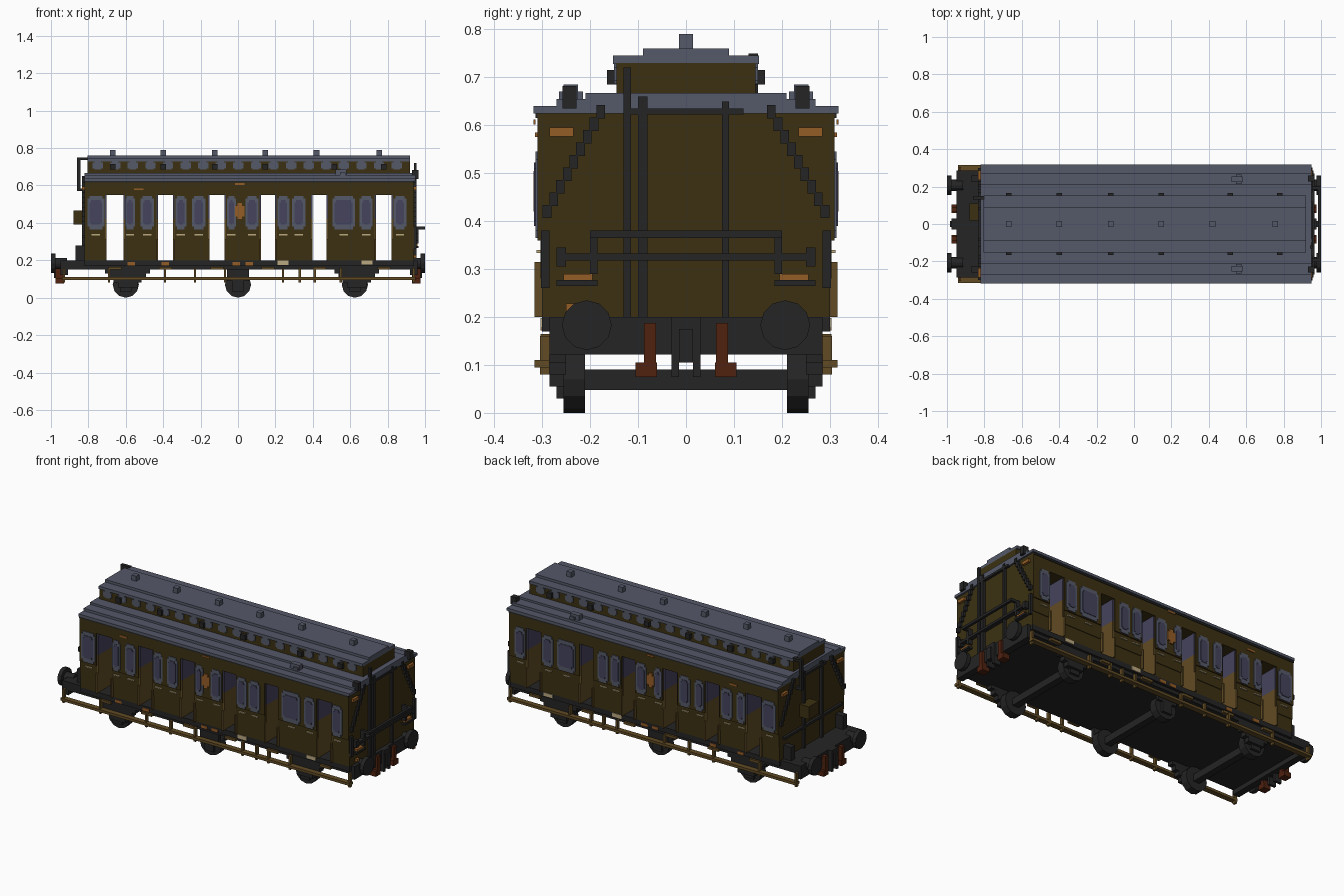
import bpy, bmesh, math
from mathutils import Matrix, Vector

cube = bpy.data.objects.get("Cube")
if cube:
    bpy.data.objects.remove(cube, do_unlink=True)


def material(name, *rgb):
    mat = bpy.data.materials.new(name)
    mat.use_nodes = True
    mat.diffuse_color = (*rgb, 1)
    mat.node_tree.nodes["Principled BSDF"].inputs["Base Color"].default_value = (*rgb, 1)
    return mat


olive = material("dark olive paint", .045, .03, .006)
grey = material("slate grey", .09, .1, .14)
black = material("iron black", .018, .018, .018)
wood = material("brown wood", .12, .07, .018)
orange = material("warm orange", .3, .11, .02)
rust = material("rust red", .08, .016, .005)
glass = material("violet glass", .058, .056, .11)
cream = material("cream", .5, .4, .22)

parts = {}


def mesh_for(name, mat):
    return parts.setdefault(name, (bmesh.new(), mat))[0]


def box(name, mat, xs, ys, zs, mirror=False):
    """Add a box to a named part, optionally repeated on the other side."""
    spans = (xs, ys, zs)
    centre = Vector([(a + b) / 2 for a, b in spans])
    size = Matrix.Diagonal([abs(b - a) for a, b in spans] + [1])
    bmesh.ops.create_cube(mesh_for(name, mat), size=1, matrix=Matrix.Translation(centre) @ size)
    if mirror:
        box(name, mat, xs, (-ys[1], -ys[0]), zs)


def around(centre, width):
    return (centre - width / 2, centre + width / 2)


def disc(name, mat, centre, radius, depth, axis):
    turn = Matrix.Rotation(math.pi / 2, 4, axis)
    bmesh.ops.create_cone(mesh_for(name, mat), cap_ends=True, segments=12, radius1=radius,
                          radius2=radius, depth=depth, matrix=Matrix.Translation(centre) @ turn)


BACK, FRONT = -.82, .94        # ends of the body along x
SIDE, SILL, LINTEL, EAVE = .31, .2, .55, .63
doors = [(-.71, -.605), (-.435, -.34), (-.16, -.065), (.115, .205), (.39, .48), (.73, .83)]

# body blocks between the doorways, with stepped lower planks
edges = [BACK] + [x for door in doors for x in door] + [FRONT]
for start, end in zip(edges[::2], edges[1::2]):
    run = (start, end)
    box("body_blocks", olive, run, (-SIDE, SIDE), (.36, LINTEL))
    box("body_blocks", olive, run, (-.304, .304), (.28, .36))
    box("body_blocks", olive, run, (-.3, .3), (SILL, .28))
box("door_lintel", olive, (BACK, FRONT), (-SIDE, SIDE), (LINTEL, EAVE))
box("cornice", black, (BACK, FRONT), (SIDE, .314), (.615, EAVE), True)

# wood linings and glazed upper partitions in the doorways
for door in doors:
    for x, inward in zip(door, (1, -1)):
        jamb = (x, x + inward * .008)
        box("door_linings", wood, jamb, (-.302, .302), (SILL, .42))
        box("door_linings", wood, jamb, (.3, .316), (SILL, .315), True)
        box("door_partitions", glass, jamb, (-.302, .302), (.42, LINTEL))
    box("door_steps", wood, around(sum(door) / 2, .07), (.285, .303), (.15, .165), True)

# side windows: grey rounded frame, violet pane, cream handle below
windows = [(-.805, -.715), (-.605, -.55), (-.52, -.45), (-.335, -.275), (-.245, -.175), (-.06, -.01),
           (.04, .11), (.21, .275), (.29, .36), (.505, .625), (.65, .72), (.832, .9)]
for left, right in windows:
    frame, pane = (SIDE, .314), (.314, .317)
    box("window_frames", grey, (left, right), frame, (.38, .53), True)
    box("window_frames", grey, (left + .01, right - .01), frame, (.365, .545), True)
    box("window_panes", glass, (left + .012, right - .012), pane, (.4, .51), True)
    box("window_panes", glass, (left + .02, right - .02), pane, (.39, .522), True)
    box("door_handles", cream, around((left + right) / 2, .045), (.304, .312), (.333, .34), True)

# painted side details
box("side_crest", orange, (-.015, .035), (SIDE, .318), (.435, .49), True)
box("side_crest", orange, (-.002, .022), (SIDE, .318), (.42, .505), True)
box("name_plate", orange, around(.01, .05), (.314, .318), (.602, .612), True)
box("class_plate", orange, around(-.53, .05), (SIDE, .315), (.575, .585), True)

# stepped main roof
box("main_roof", grey, (BACK, .95), (-.318, .318), (.625, .64))
box("main_roof", grey, (BACK, .95), (-.27, .27), (.64, .655))
box("main_roof", grey, (BACK, .95), (-.21, .21), (.655, .667))
box("roof_lamp", grey, around(.55, .06), (.225, .255), (.64, .685), True)
box("roof_lamp", grey, around(.56, .03), (.215, .265), (.64, .67), True)

# raised roof with small windows, lamps and ridge vents
UPPER = (-.805, .92)
box("raised_roof_walls", olive, UPPER, (-.145, .145), (.66, .73))
box("raised_roof", grey, UPPER, (-.152, .152), (.728, .745))
box("raised_roof", grey, UPPER, (-.09, .09), (.745, .76))
for i in range(18):
    x = -.75 + i * .094
    box("raised_roof_windows", grey, around(x, .055), (.145, .15), (.692, .722), True)
    box("raised_roof_windows", grey, around(x, .035), (.145, .15), (.686, .728), True)
for x in (-.67, -.4, -.125, .145, .515, .78):
    box("roof_side_lamps", black, around(x, .03), (.145, .165), (.685, .715), True)
for x in (-.67, -.4, -.125, .145, .42, .755):
    box("ridge_vents", grey, around(x, .03), (-.015, .015), (.755, .79))

# underframe, end beams and rear platform
box("underframe", black, (-.92, .95), (-.285, .285), (.15, SILL))
box("side_sill", black, (BACK, FRONT), (.285, .3), (.17, SILL), True)
for beam in ((-.95, -.91), (.92, .96)):
    box("end_beams", black, beam, (-.285, .285), (.122, SILL))
box("cream_labels", cream, around(.24, .06), (.3, .304), (.175, .198), True)
box("cream_labels", cream, around(.69, .06), (.3, .304), (.178, .198), True)
for x in (-.57, -.39, -.01, .06):
    box("sill_brackets", orange, around(x, .04), (.3, .304), (.172, .19), True)

# full-length running boards on hangers
box("running_boards", wood, (-.94, .95), (.285, .316), (.095, .11), True)
for x in (-.93, -.69, -.39, -.23, -.07, .24, .33, .41, .55, .94):
    box("board_hangers", wood, around(x, .012), (.285, .305), (.08, .16), True)

# wheels, axles, axle boxes and leaf springs
AXLE = .07
for x in (-.6, 0, .625):
    for side in (1, -1):
        disc("wheels", black, (x, side * .233, AXLE), AXLE, .045, "X")
    box("axles", black, around(x, .04), (-.22, .22), (.048, .09))
    box("axle_boxes", black, around(x, .06), (.25, .27), (.03, .16), True)
    if x:
        for level in range(4):
            box("leaf_springs", black, around(x + .01, .24 - level * .045), (.25, .285),
                (.13 - level * .025, .155 - level * .025), True)
    else:
        box("leaf_springs", black, around(x, .12), (.25, .27), (.09, .15), True)

# buffers, couplings and hoses at both ends
for end in (1, -1):
    for side in (1, -1):
        disc("buffer_heads", black, (end * .988, side * .207, .183), .052, .024, "Y")
        disc("buffer_stems", black, (end * .95, side * .207, .183), .03, .07, "Y")
    tip = (end * .93, end * .975)
    box("couplings", black, tip, (-.03, .03), (.12, SILL))
    box("couplings", black, tip, (.015, .03), (.075, .12), True)
    box("coupling_hooks", black, (end * .96, end * .985), (-.015, .015), (.105, .175))
    box("brake_hoses", rust, tip, (.063, .088), (.09, .187), True)
    box("brake_hoses", rust, tip, (.06, .105), (.075, .105), True)

# front end wall: pipes, stepped rails and lamps
FACE = (FRONT, .955)
box("end_pipes", black, FACE, (-.13, -.115), (SILL, .72))
box("end_pipes", black, FACE, (-.1, -.08), (SILL, .66))
box("end_pipes", black, FACE, (.075, .09), (SILL, .65))
box("end_pipes", black, FACE, (-.12, .12), (.622, .635))
box("end_corner_posts", black, FACE, (.285, .302), (.26, .38), True)
for i in range(9):
    box("end_diagonal_rails", black, FACE, around(.29 - i * .014, .018),
        around(.42 + i * .026, .028), True)
box("front_hand_bar", black, (.985, 1), (-.2, .2), (.365, .38))
box("front_hand_bar", black, (.94, 1), (.185, .2), (.365, .38), True)
box("front_lower_bar", black, (FRONT, .965), (-.27, .27), (.318, .332))
box("front_bar_posts", black, (FRONT, .965), (.185, .2), (.29, .37), True)
box("front_bar_posts", black, (FRONT, .965), (.25, .27), (.305, .345), True)
box("front_bar_posts", black, (FRONT, .965), (.185, .27), (.265, .277), True)
box("end_lamps", orange, FACE, (.235, .285), (.577, .595), True)
box("end_lamps", orange, (FRONT, .96), (.195, .255), (.277, .29), True)
box("end_lamps", orange, FACE, (-.25, -.228), (.212, .228))
box("roof_brackets", black, (.93, .965), (.228, .258), (.635, .682), True)

# rear end wall: pipe, rails, ladder post and brake cabinet
REAR = (-.835, BACK)
box("rear_pipe", black, (-.86, -.843), (.13, .15), (.57, .75))
box("rear_pipe", black, (-.86, -.8), (.13, .15), (.735, .75))
box("rear_pipe", black, (-.86, BACK), (.13, .15), (.57, .585))
box("rear_cabinet", olive, (-.88, BACK), (.02, .11), (.39, .465))
box("rear_rails", black, REAR, (.075, .09), (SILL, .65), True)
box("rear_rails", black, REAR, (-.12, .12), (.622, .635))
box("rear_rails", black, REAR, (-.27, .27), (.318, .332))
box("rear_corner_posts", black, (-.87, BACK), (.225, .26), (SILL, .28), True)
box("rear_lamps", orange, REAR, (.235, .285), (.577, .595), True)
for i in range(9):
    box("rear_diagonal_rails", black, REAR, around(.29 - i * .014, .018),
        around(.42 + i * .026, .028), True)

# turn every named part into an object
for name, (bm, mat) in parts.items():
    bmesh.ops.recalc_face_normals(bm, faces=bm.faces)
    mesh = bpy.data.meshes.new(name)
    bm.to_mesh(mesh)
    bm.free()
    mesh.materials.append(mat)
    bpy.context.scene.collection.objects.link(bpy.data.objects.new(name, mesh))
